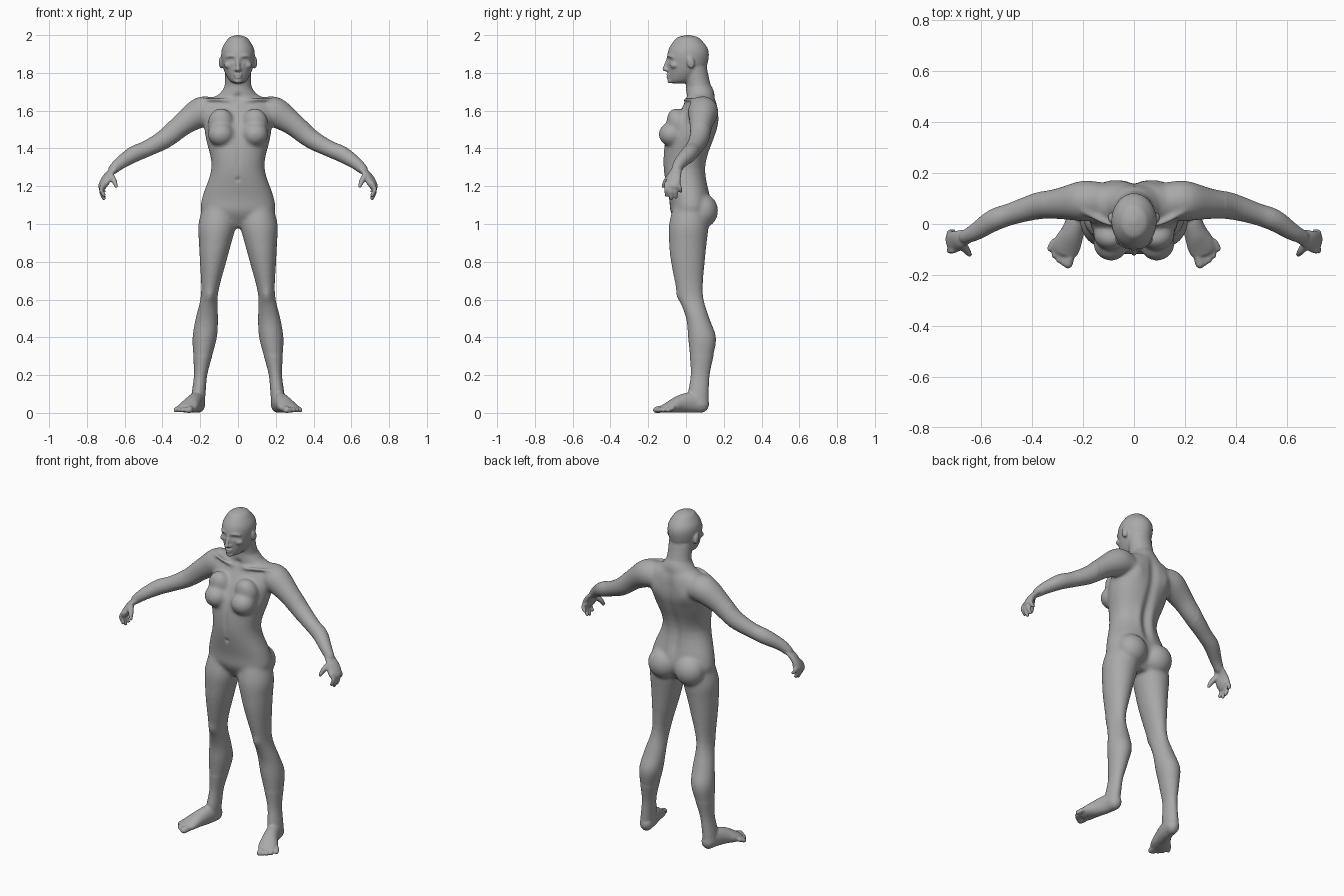
import bpy
import bmesh
from math import sin, cos, pi, exp
from mathutils import Vector, Matrix, kdtree

cube = bpy.data.objects.get("Cube")
if cube:
    bpy.data.objects.remove(cube, do_unlink=True)

X, Y, Z = Matrix.Identity(3)
bm = bmesh.new()


def smooth_path(points, steps=4):
    """Catmull-Rom interpolation of equal-length tuples."""
    path = []
    last = len(points) - 1
    for i in range(last):
        before, start, end, after = (
            Vector(points[min(max(i + offset, 0), last)]) for offset in range(-1, 3))
        for step in range(steps):
            t = step / steps
            linear = end - before
            square = 2 * before - 5 * start + 4 * end - after
            cubic = 3 * (start - end) + after - before
            path.append(start + (linear + (square + cubic * t) * t) * t / 2)
    path.append(Vector(points[last]))
    return path


def signed_power(value, power):
    return abs(value) ** power * (1 if value >= 0 else -1)


def skin(rings, boxiness=2, sides=32):
    """Join rings of (centre, side vector, other vector) into a closed surface."""
    loops = []
    for centre, side, other in rings:
        loop = []
        for k in range(sides):
            angle = 2 * pi * k / sides
            across = signed_power(cos(angle), 2 / boxiness)
            along = signed_power(sin(angle), 2 / boxiness)
            loop.append(bm.verts.new(centre + side * across + other * along))
        loops.append(loop)
    for low, high in zip(loops, loops[1:]):
        for k in range(sides):
            following = (k + 1) % sides
            bm.faces.new((low[k], low[following], high[following], high[k]))
    bm.faces.new(loops[0][::-1])
    bm.faces.new(loops[-1])


def column(sections, base_x=0, lean=0, boxiness=2):
    """Level rings given as (height, half width, front y, back y)."""
    rings = []
    for height, width, front, back in smooth_path(sections):
        centre = Vector((base_x - lean * height, (front + back) / 2, height))
        rings.append((centre, X * width, Y * (back - front) / 2))
    skin(rings, boxiness)


def tube(points, reference=Z, flatness=1, on_floor=False):
    """Limb along (x, y, z, radius) with round ends; on_floor makes a flat sole."""
    path = smooth_path(points)
    centres = [point.xyz for point in path]
    last = len(path) - 1
    rings, tangents = [], []
    for i, point in enumerate(path):
        tangent = (centres[min(i + 1, last)] - centres[max(i - 1, 0)]).normalized()
        side = tangent.cross(reference).normalized()
        depth = point.z if on_floor else point.w * flatness
        rings.append((centres[i], side * point.w, side.cross(tangent) * depth))
        tangents.append(tangent)

    def cap(end, direction):
        centre, side, other = rings[end]
        reach = tangents[end] * min(side.length, other.length) * direction
        return [(centre + reach * sin(angle), side * cos(angle), other * cos(angle))
                for angle in (0.5, 1, 1.4)]

    skin(cap(0, -1)[::-1] + rings + cap(-1, 1))


def blob(centre, radii, turn=0):
    """Ellipsoid mass, turned about x."""
    placement = (Matrix.Translation(centre) @ Matrix.Rotation(turn, 4, "X")
                 @ Matrix.Diagonal((*radii, 1)))
    bmesh.ops.create_uvsphere(bm, u_segments=32, v_segments=20, radius=1,
                              matrix=placement)


# Torso, neck and collarbone
column([(.98, .09, -.03, .08), (1.06, .19, -.08, .13), (1.14, .19, -.09, .13),
        (1.3, .14, -.12, .1), (1.45, .17, -.11, .15), (1.52, .18, -.08, .17),
        (1.6, .19, -.03, .17), (1.65, .17, 0, .16), (1.69, .09, .02, .14)],
       boxiness=2.2)
column([(1.6, .18, .01, .16), (1.7, .09, 0, .15), (1.74, .07, 0, .13),
        (1.83, .07, -.02, .11)])
tube([(.02, 0, 1.65, .01), (.1, 0, 1.66, .01), (.2, .05, 1.66, .01)])

# Breasts and buttocks
blob((.09, -.075, 1.475), (.07, .07, .065))
blob((.09, -.04, 1.53), (.07, .06, .085), turn=.3)
blob((.09, .09, 1.07), (.09, .08, .09))

# Head
column([(1.745, .02, -.08, 0), (1.76, .045, -.09, .05), (1.81, .073, -.095, .1),
        (1.88, .088, -.1, .12), (1.93, .084, -.09, .115), (1.975, .058, -.06, .08),
        (1.99, .04, -.04, .06), (2, .01, 0, .02)])

# Nose, lips, chin, cheekbone, brow and ear
tube([(0, -.093, 1.88, .009), (0, -.103, 1.85, .01), (0, -.114, 1.82, .012)], Y)
blob((.012, -.1, 1.816), (.009, .012, .008))
blob((0, -.093, 1.79), (.025, .013, .007))
blob((0, -.092, 1.778), (.02, .013, .007))
blob((0, -.084, 1.757), (.022, .014, .013))
blob((.05, -.06, 1.84), (.024, .024, .018))
tube([(.01, -.092, 1.886, .009), (.04, -.085, 1.89, .009), (.06, -.066, 1.884, .008)])
blob((.09, .025, 1.855), (.012, .02, .033), turn=.25)

# Leg, leaning outward to the ankle
column([(1.12, .08, -.06, .11), (1, .1, -.09, .12), (.9, .086, -.09, .11),
        (.8, .07, -.08, .1), (.63, .045, -.045, .09), (.5, .06, 0, .125),
        (.4, .065, .01, .16), (.3, .05, .02, .145), (.2, .035, .025, .125),
        (.1, .037, .01, .12), (.04, .037, .01, .12)], base_x=.22, lean=.11)

# Foot and toes
tube([(.21, .085, .045, .037), (.22, .03, .055, .04), (.24, -.03, .047, .045),
      (.26, -.075, .034, .054), (.27, -.105, .025, .052)], on_floor=True)
for toe in range(5):
    spread = toe / 4
    radius = .013 if toe else .019
    root = .245 + .07 * spread
    tube([(root, -.1 + .03 * spread, .026, radius),
          (root + .014, -.156 + .06 * spread ** 2, .015, radius)])

# Arm and palm
tube([(.15, .09, 1.6, .075), (.2, .09, 1.59, .08), (.29, .08, 1.53, .062),
      (.38, .07, 1.455, .052), (.48, .04, 1.4, .043), (.55, .015, 1.37, .043),
      (.62, -.03, 1.325, .034), (.66, -.05, 1.29, .027)])
tube([(.655, -.05, 1.29, .03), (.685, -.06, 1.26, .037), (.707, -.07, 1.22, .043),
      (.718, -.074, 1.2, .04)], flatness=.5)

# Fingers and thumb
for finger in range(4):
    root = -.104 + .021 * finger
    tip = -.103 + .025 * finger
    low = 1.135 + .012 * (finger - 1.2) ** 2
    tube([(.71, root, 1.215, .012), (.724, (root + tip) / 2, low / 2 + .608, .012),
          (.71, tip, low, .01)], Y)
tube([(.678, -.075, 1.26, .018), (.657, -.104, 1.23, .015), (.645, -.12, 1.2, .01)], Y)

# Fuse the parts and their mirror images into one skin
for vert in bm.verts:
    vert.co.z = max(vert.co.z, 0)
bmesh.ops.recalc_face_normals(bm, faces=bm.faces)
parts = bpy.data.meshes.new("body_parts")
bm.to_mesh(parts)
bm.free()
body = bpy.data.objects.new("body", parts)
bpy.context.collection.objects.link(body)
mirror = body.modifiers.new("mirror", "MIRROR")
mirror.use_mirror_merge = False
remesh = body.modifiers.new("fuse", "REMESH")
remesh.mode = "VOXEL"
remesh.voxel_size = .006
relax = body.modifiers.new("relax", "SMOOTH")
relax.iterations = 4
bpy.context.view_layer.update()
graph = bpy.context.evaluated_depsgraph_get()
fused = bpy.data.meshes.new_from_object(body.evaluated_get(graph))
body.modifiers.clear()
body.data = fused

# Blend the joins of trunk, shoulders and thighs
bm = bmesh.new()
bm.from_mesh(fused)
trunk = [v for v in bm.verts if .3 < v.co.z < 1.72 and abs(v.co.x) < .36]
for _ in range(18):
    bmesh.ops.smooth_vert(bm, verts=trunk, factor=.5,
                          use_axis_x=True, use_axis_y=True, use_axis_z=True)

# Sculpted hollows and swellings: centre, radii, push along y
spine = [((0, .13, 1.2 + .08 * k), (.028, .1, .06), -.011) for k in range(6)]
shoulder_blade = ((.105, .16, 1.55), (.045, .05, .06), .012)
lower_back = ((.045, .1, 1.3), (.025, .05, .09), .006)
eye_socket = ((.034, -.09, 1.868), (.018, .05, .011), .011)
eyelid = ((.034, -.083, 1.867), (.011, .05, .006), -.005)
mouth = ((0, -.1, 1.784), (.024, .05, .004), .004)
throat = ((0, 0, 1.675), (.02, .05, .015), .008)
breastbone = ((0, -.1, 1.48), (.02, .05, .07), .008)
belly_line = ((0, -.12, 1.34), (.014, .05, .06), .005)
navel = ((0, -.1, 1.235), (.01, .05, .012), .008)
kneecap = ((.15, -.035, .62), (.025, .05, .035), -.009)

bm.verts.ensure_lookup_table()
tree = kdtree.KDTree(len(bm.verts))
for vert in bm.verts:
    tree.insert(vert.co, vert.index)
tree.balance()
for centre, radii, push in spine + [shoulder_blade, lower_back, eye_socket, eyelid, mouth,
                                    throat, breastbone, belly_line, navel, kneecap]:
    for mirrored in ((1, -1) if centre[0] else (1,)):
        middle = Vector((centre[0] * mirrored, *centre[1:]))
        for spot, index, _ in tree.find_range(middle, 2 * max(radii)):
            falloff = sum(((p - q) / r) ** 2 for p, q, r in zip(spot, middle, radii))
            bm.verts[index].co.y += push * exp(-falloff)
bm.to_mesh(fused)
bm.free()

# Plain grey finish
grey = bpy.data.materials.new("clay_grey")
grey.use_nodes = True
grey.diffuse_color = (.4, .4, .4, 1)
shader = next(n for n in grey.node_tree.nodes if n.type == "BSDF_PRINCIPLED")
shader.inputs["Base Color"].default_value = grey.diffuse_color
fused.materials.clear()
fused.materials.append(grey)
fused.shade_smooth()
